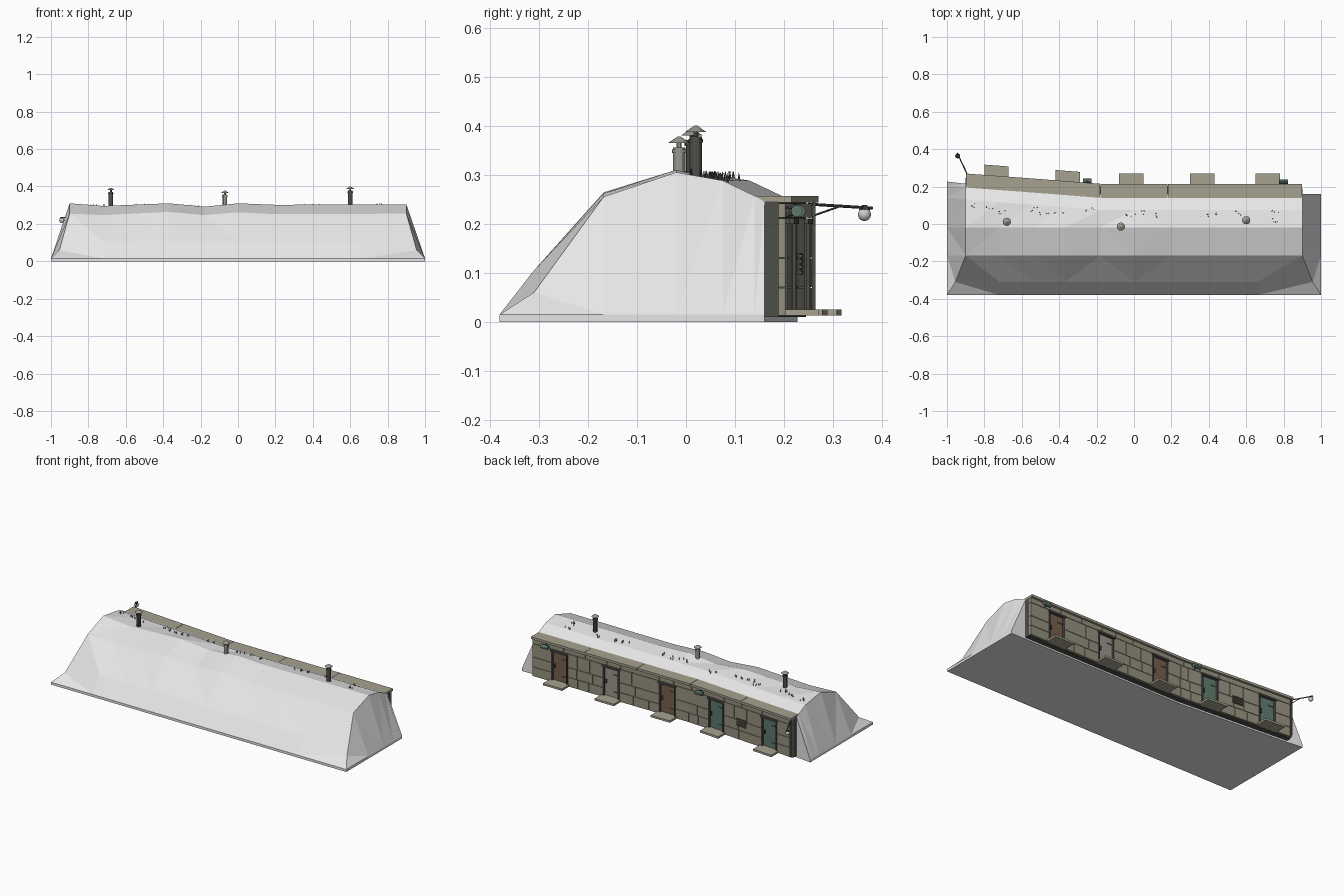
import bpy, bmesh, random
from mathutils import Vector, Matrix
from mathutils.bvhtree import BVHTree

random.seed(4)
old = bpy.data.objects.get("Cube")
if old:
    bpy.data.objects.remove(old, do_unlink=True)


def material(name, r, g, b):
    m = bpy.data.materials.new(name)
    m.use_nodes = True
    m.diffuse_color = (r, g, b, 1)
    m.node_tree.nodes["Principled BSDF"].inputs["Base Color"].default_value = (r, g, b, 1)
    return m


EARTH = material("pale earth", 0.8, 0.8, 0.8)
STONE = material("wall stone", 0.3, 0.28, 0.21)
CONCRETE = material("coping concrete", 0.38, 0.36, 0.28)
DARK = material("dark metal", 0.075, 0.075, 0.068)
BROWN = material("brown door", 0.18, 0.115, 0.07)
GREEN = material("green door", 0.11, 0.19, 0.15)
GREY = material("grey steel", 0.32, 0.31, 0.27)
GLASS = material("lamp glass", 0.6, 0.6, 0.56)


def finish(name, bm, mat, smooth=False):
    bmesh.ops.recalc_face_normals(bm, faces=bm.faces)
    mesh = bpy.data.meshes.new(name)
    bm.to_mesh(mesh)
    bm.free()
    mesh.materials.append(mat)
    ob = bpy.data.objects.new(name, mesh)
    bpy.context.collection.objects.link(ob)
    if smooth:
        bpy.ops.object.select_all(action="DESELECT")
        ob.select_set(True)
        bpy.context.view_layer.objects.active = ob
        bpy.ops.object.shade_smooth_by_angle()
    return ob


def lerp_table(table, x):
    for (x0, v0), (x1, v1) in zip(table, table[1:]):
        if x <= x1 or (x1, v1) == table[-1]:
            return v0 + (v1 - v0) * (x - x0) / (x1 - x0)


# The wall line bends towards the back on one side
WALL = [(-0.9, 0.245), (-0.54, 0.218), (-0.18, 0.19), (0.9, 0.19)]
RIDGE = [(-0.9, 0.31), (-0.72, 0.296), (-0.37, 0.31), (-0.19, 0.291),
         (0, 0.31), (0.2, 0.302), (0.9, 0.305)]
SHOULDER = [(-0.9, 0.255), (-0.72, 0.247), (-0.37, 0.264), (-0.19, 0.246),
            (0, 0.262), (0.2, 0.252), (0.9, 0.255)]


def wall(x):
    return lerp_table(WALL, x)


def boxes(name, specs, mat):
    """Blocks given as x range, depth range off the wall line, z range."""
    bm = bmesh.new()
    for x0, x1, d0, d1, z0, z1 in specs:
        rings = [[bm.verts.new((x, wall(x) + d, z)) for x, d in
                  ((x0, d0), (x1, d0), (x1, d1), (x0, d1))] for z in (z0, z1)]
        for ring in rings:
            bm.faces.new(ring)
        for i in range(4):
            j = (i + 1) % 4
            bm.faces.new((rings[0][i], rings[0][j], rings[1][j], rings[1][i]))
    return finish(name, bm, mat)


def add_rod(bm, a, b, r0, r1=None, sides=12):
    a, b = Vector(a), Vector(b)
    turn = (b - a).to_track_quat("Z", "Y").to_matrix().to_4x4()
    bmesh.ops.create_cone(bm, cap_ends=True, segments=sides, radius1=r0,
                          radius2=r0 if r1 is None else r1, depth=(b - a).length,
                          matrix=Matrix.Translation((a + b) / 2) @ turn)


def rods(name, specs, mat, sides=12):
    bm = bmesh.new()
    for s in specs:
        add_rod(bm, *s, sides=sides)
    return finish(name, bm, mat, sides > 6)


# Earth mound, lofted along x with sloping ends
def section(x):
    back = lerp_table(WALL, x) - 0.03
    s = 1 if x > 0 else -1
    end = abs(x) == 0.9
    return [(s if end else x, -0.38, 0), (s if end else x, -0.38, 0.015),
            (s * 0.955 if end else x, -0.31, 0.06 if end else 0.105),
            (x, -0.168, lerp_table(SHOULDER, x)), (x, -0.02, lerp_table(RIDGE, x)),
            (x, back - 0.085, 0.288), (x, back - 0.02, 0.257),
            (x, back, 0.245), (x, back, 0)]


def foot(s):
    pts = [(s, p[1], 0.015) for p in section(s * 0.9)]
    shift = 0.012 if s < 0 else 0
    pts = [(x, y + shift * (y > 0), z) for x, y, z in pts]
    return [(s, -0.38, 0)] + pts[1:-1] + [(s, pts[-1][1], 0)]


rows = [foot(-1)] + [section(x) for x in
        (-0.9, -0.72, -0.54, -0.37, -0.18, 0, 0.2, 0.42, 0.66, 0.9)] + [foot(1)]
bm = bmesh.new()
grid = [[bm.verts.new(p) for p in row] for row in rows]
n = len(rows[0])
for r0, r1 in zip(grid, grid[1:]):
    for i in range(n):
        j = (i + 1) % n
        bm.faces.new((r0[i], r0[j], r1[j], r1[i]))
bm.faces.new(grid[0])
bm.faces.new(grid[-1])
bmesh.ops.remove_doubles(bm, verts=bm.verts, dist=0.0005)
bmesh.ops.dissolve_degenerate(bm, edges=bm.edges, dist=0.0005)
bmesh.ops.triangulate(bm, faces=bm.faces)
ground = BVHTree.FromBMesh(bm)
finish("earth_mound", bm, EARTH)

# Wall backing, coping slabs
BAYS = [-0.9, -0.54, -0.18, 0.18, 0.54, 0.9]
spans = list(zip(BAYS, BAYS[1:]))
boxes("wall_backing", [(a, b, -0.03, 0, 0.01, 0.245) for a, b in spans], DARK)
boxes("coping", [(a + 0.001, b - 0.001, -0.05, 0.025, 0.243, 0.257) for a, b in spans], CONCRETE)

# Stone courses, left open at the doors
DOORS = [-0.735, -0.355, -0.015, 0.365, 0.715]
HALF, TOP, FACE, GAP = 0.047, 0.2, 0.013, 0.0012
edges = [-0.9] + [d + s * (HALF + 0.008) for d in DOORS for s in (-1, 1)] + [0.9]
levels = [0.012, 0.07, 0.13, TOP + 0.012, 0.243]
stones = []
for z0, z1 in zip(levels, levels[1:]):
    strips = list(zip(edges[::2], edges[1::2]))
    if z1 == levels[-1]:
        strips = spans
    for a, b in strips:
        cuts = [a, b]
        if b - a > 0.15:
            cuts = [a, a + (b - a) * random.uniform(0.25, 0.42),
                    a + (b - a) * random.uniform(0.58, 0.75), b]
        stones += [(c + GAP, d - GAP, 0, FACE, z0 + GAP, z1 - GAP)
                   for c, d in zip(cuts, cuts[1:])]
boxes("wall_stones", stones, STONE)

# Doors with frames, hinges, handles and steps
frames, fittings, steps = [], [], []
for i, (x, mat) in enumerate(zip(DOORS, (GREEN, GREEN, BROWN, GREY, BROWN))):
    lo, hi = x - HALF, x + HALF
    boxes(f"door_{i + 1}", [(lo, hi, 0, 0.005, 0.025, TOP)], mat)
    frames += [(lo - 0.008, lo, 0, 0.017, 0.02, TOP), (hi, hi + 0.008, 0, 0.017, 0.02, TOP),
               (lo - 0.012, hi + 0.012, 0, 0.022, TOP, TOP + 0.011)]
    fittings += [(lo, lo + 0.035, 0.005, 0.007, z, z + 0.006) for z in (0.055, 0.16)]
    fittings.append((hi - 0.014, hi - 0.008, 0.005, 0.012, 0.1, 0.125))
    steps.append((x - 0.065, x + 0.065, 0, 0.08, 0.013, 0.025))
boxes("door_frames", frames, DARK)
boxes("door_fittings", fittings, DARK)
boxes("door_steps", steps, CONCRETE)

# Slatted vent and end downpipe
boxes("vent_plate", [(-0.575, -0.505, FACE, 0.017, 0.095, 0.14)], DARK)
boxes("vent_slats", [(-0.572, -0.508, 0.017, 0.021, z, z + 0.006)
                     for z in (0.098, 0.109, 0.12, 0.131)], BROWN)
boxes("downpipe", [(-0.895, -0.887, FACE, 0.02, 0.02, 0.243)], DARK)

# Chimney pipes with collars and conical caps
for name, x, y, top, mat in (("left", 0.6, 0.02, 0.4, DARK), ("middle", -0.07, -0.014, 0.378, GREY),
                             ("right", -0.68, 0.012, 0.393, DARK)):
    rods(f"chimney_{name}", [((x, y, 0.28), (x, y, top - 0.022), 0.0125),
                             ((x, y, top - 0.034), (x, y, top - 0.027), 0.015),
                             ((x, y, top - 0.03), (x, y, top - 0.01), 0.005)], mat)
    rods(f"chimney_cap_{name}", [((x, y, top - 0.013), (x, y, top), 0.022, 0.003)], GREY)

# Wall lamps under the coping
for name, x in (("left", 0.8), ("right", -0.25)):
    y = wall(x)
    rods(f"wall_lamp_{name}", [((x + 0.024, y + 0.036, 0.226), (x - 0.024, y + 0.036, 0.226), 0.012)], GREEN)
    rods(f"wall_lamp_bracket_{name}", [((x, y, 0.238), (x, y + 0.036, 0.234), 0.005),
                                       ((x, y, 0.212), (x, y + 0.036, 0.224), 0.003)], DARK)

# Lamp on a long arm at the corner
rods("lamp_arm", [((-0.885, 0.25, 0.24), (-0.945, 0.38, 0.232), 0.003),
                  ((-0.885, 0.25, 0.213), (-0.912, 0.315, 0.236), 0.002),
                  ((-0.943, 0.364, 0.228), (-0.943, 0.364, 0.238), 0.012, 0.005)], DARK, 8)
bm = bmesh.new()
bmesh.ops.create_uvsphere(bm, u_segments=14, v_segments=8, radius=0.0135,
                          matrix=Matrix.Translation((-0.943, 0.364, 0.219)))
finish("lamp_bulb", bm, GLASS, True)

# Dry stalks scattered over the roof
clusters = [(-0.87, 0.1), (-0.78, 0.09), (-0.7, 0.06), (-0.54, 0.08), (-0.48, 0.06), (-0.4, 0.06),
            (-0.24, 0.08), (-0.03, 0.04), (0.03, 0.06), (0.1, 0.05), (0.38, 0.05), (0.42, 0.06),
            (0.56, 0.06), (0.75, 0.06), (0.75, 0.02)]
stalks = []
for cx, cy in clusters:
    for _ in range(4):
        x, y = cx + random.uniform(-0.025, 0.025), cy + random.uniform(-0.012, 0.012)
        hit = ground.ray_cast(Vector((x, y, 1)), Vector((0, 0, -1)))[0]
        tip = hit + Vector((random.uniform(-0.004, 0.004), random.uniform(-0.004, 0.004), 0.014))
        stalks.append((hit - Vector((0, 0, 0.002)), tip, 0.0025, 0.0005))
rods("roof_stalks", stalks, DARK, 4)
